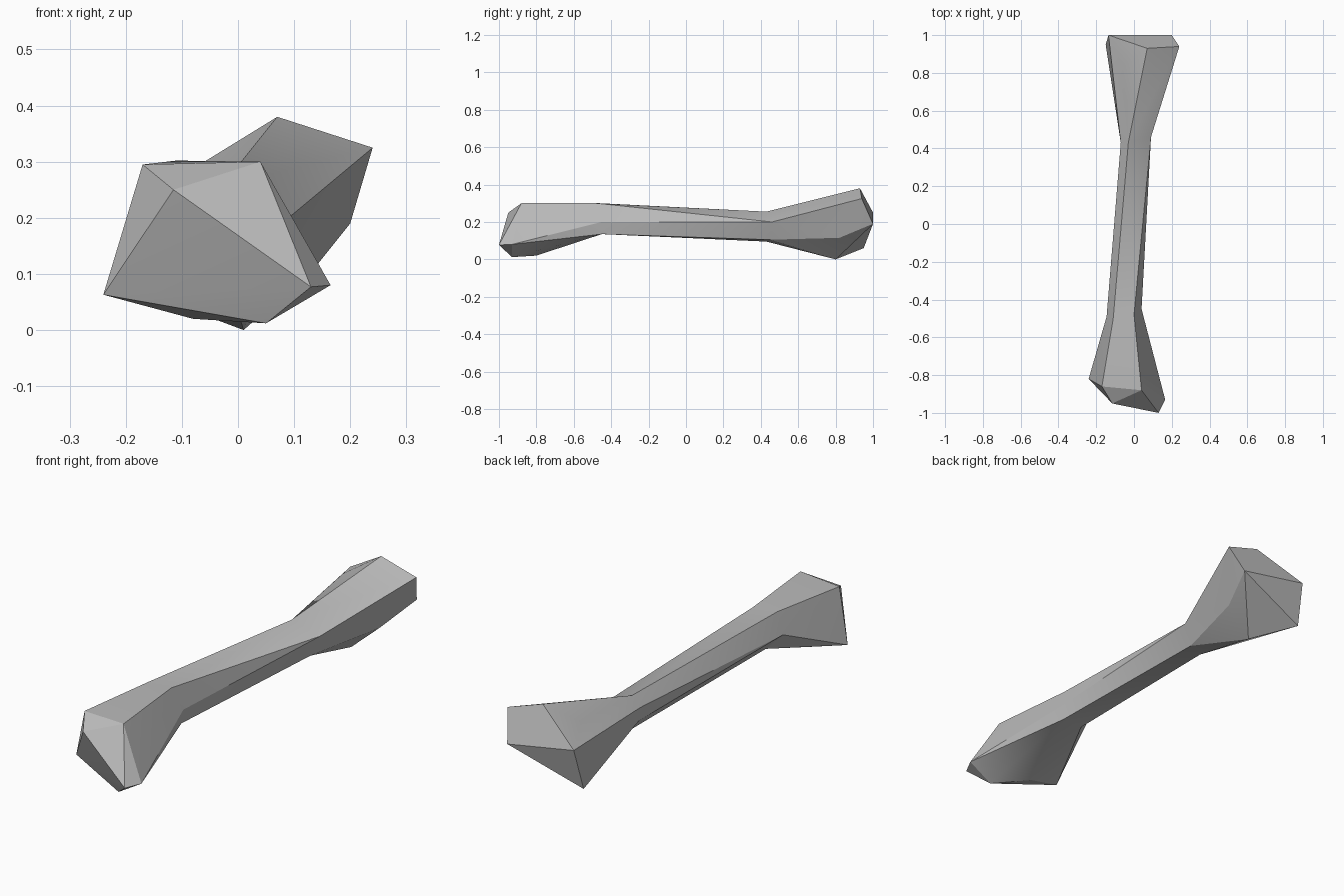
import bpy, bmesh, math

if "Cube" in bpy.data.objects:
    bpy.data.objects.remove(bpy.data.objects["Cube"], do_unlink=True)

# Material
grey = bpy.data.materials.new("bone grey")
grey.use_nodes = True
tone = (0.5, 0.5, 0.5, 1)
grey.diffuse_color = tone
grey.node_tree.nodes["Principled BSDF"].inputs["Base Color"].default_value = tone

# Corner points of the two knobs and of the rings where the shaft joins them
front_knob = [(-.17, -.86, .295), (-.115, -.95, .25), (.04, -.88, .3), (-.24, -.82, .063),
              (.13, -1, .077), (.165, -.93, .08), (.05, -.93, .012), (-.08, -.8, .02)]
front_ring = [(-.11, -.5, .302), (0, -.48, .3), (.04, -.45, .2),
              (.03, -.45, .135), (-.08, -.46, .14), (-.145, -.49, .21)]
back_ring = [(-.03, .43, .255), (.09, .46, .2), (.05, .45, .105),
             (-.02, .43, .095), (-.065, .43, .15), (-.07, .43, .21)]
back_knob = [(.24, .94, .325), (.07, .93, .38), (.2, 1, .19), (-.135, 1, .25),
             (-.06, .84, .3), (.14, .82, .115), (.01, .8, 0), (-.15, .95, .06)]


def add_hull(bm, a, b, open_rings):
    """Wrap two point groups in a convex skin, leaving the joint rings open."""
    verts = [bm.verts.new(p) for p in a + b]
    groups = {v: (a if i < len(a) else b) for i, v in enumerate(verts)}
    res = bmesh.ops.convex_hull(bm, input=verts)
    faces = [f for f in res["geom"] if isinstance(f, bmesh.types.BMFace)]
    caps = [f for f in faces
            if any(all(groups[v] is ring for v in f.verts) for ring in open_rings)]
    bmesh.ops.delete(bm, geom=caps, context="FACES_ONLY")


# Knob, shaft and knob joined into one faceted bone
bm = bmesh.new()
add_hull(bm, front_knob, front_ring, [front_ring])
add_hull(bm, front_ring, back_ring, [front_ring, back_ring])
add_hull(bm, back_ring, back_knob, [back_ring])
bmesh.ops.remove_doubles(bm, verts=bm.verts, dist=0.0005)
bmesh.ops.delete(bm, geom=[v for v in bm.verts if not v.link_faces], context="VERTS")
bmesh.ops.holes_fill(bm, edges=bm.edges, sides=6)
bmesh.ops.recalc_face_normals(bm, faces=bm.faces)
mesh = bpy.data.meshes.new("bone")
bm.to_mesh(mesh)
bm.free()
mesh.materials.append(grey)

bone = bpy.data.objects.new("bone", mesh)
bpy.context.collection.objects.link(bone)
bpy.context.view_layer.objects.active = bone
bone.select_set(True)
bpy.ops.object.shade_smooth_by_angle(angle=math.radians(25))
